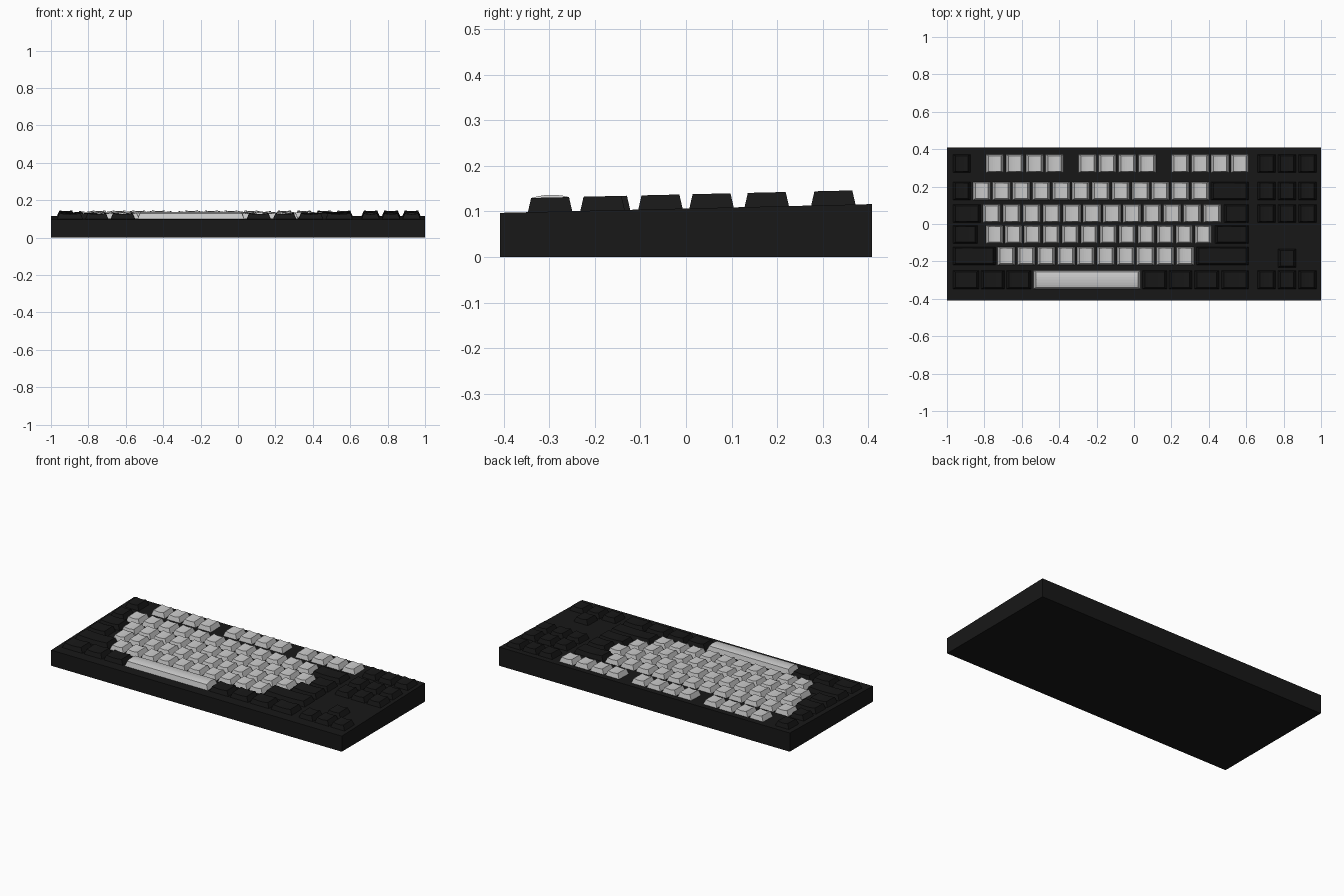
import bpy, bmesh, math

if "Cube" in bpy.data.objects:
    bpy.data.objects.remove(bpy.data.objects["Cube"])

U = 0.1062          # width of one key unit
X0 = -0.974         # left edge of the main key block
GAP = 0.009         # gap between neighbouring keys
DEPTH = 0.099       # front to back size of a key
HEIGHT = 0.031      # key height above the deck
SEG = 6             # segments across a dished or domed key top

black = bpy.data.materials.new("black_plastic")
black.diffuse_color = (0.009, 0.009, 0.009, 1)
black.use_nodes = True
black.node_tree.nodes["Principled BSDF"].inputs["Base Color"].default_value = black.diffuse_color


def deck_z(y):
    """Height of the sloping case top."""
    return 0.1065 + 0.0235 * y


def finish(bm, name, mat=None):
    bmesh.ops.recalc_face_normals(bm, faces=bm.faces)
    me = bpy.data.meshes.new(name)
    bm.to_mesh(me)
    bm.free()
    ob = bpy.data.objects.new(name, me)
    bpy.context.collection.objects.link(ob)
    if mat:
        me.materials.append(mat)
    return ob


def add_key(bm, left, right, y, domed=False):
    """Tapered keycap; top dished across x, or domed across y."""
    cx, hx, hy = (left + right) / 2, (right - left - GAP) / 2, DEPTH / 2
    tx, ty = hx - 0.015, hy - 0.008
    a, b = (hy, hx) if domed else (hx, hy)      # a: curved direction
    ta, tb = (ty, tx) if domed else (tx, ty)
    curve = 0.006 if domed else -0.005

    def vert(p, q, h):
        dx, dy = (q, p) if domed else (p, q)
        return bm.verts.new((cx + dx, y + dy, deck_z(y + dy) + h))

    rings = []
    for s in (-1, 1):
        low = [vert(-a, s * b, -0.004), vert(a, s * b, -0.004)]
        top = []
        for i in range(SEG + 1):
            t = -1 + 2 * i / SEG
            top.append(vert(ta * t, s * tb, HEIGHT + curve * (1 - t * t)))
        rings.append((low, top))
    (l0, t0), (l1, t1) = rings
    for i in range(SEG):
        bm.faces.new((t0[i], t0[i + 1], t1[i + 1], t1[i]))
    for low, top in rings:
        bm.faces.new([low[0], low[1]] + top[::-1])
    bm.faces.new((l0[0], t0[0], t1[0], l1[0]))
    bm.faces.new((l0[1], l1[1], t1[-1], t0[-1]))
    bm.faces.new((l0[0], l1[0], l1[1], l0[1]))


def key_group(name, keys, mat=None, domed=False):
    """keys: (start, end, y) with start and end in key units."""
    bm = bmesh.new()
    for s, e, y in keys:
        add_key(bm, X0 + s * U, X0 + e * U, y, domed)
    return finish(bm, name, mat)


def run(start, count, y, pitch=1.0):
    return [(start + i * pitch, start + (i + 1) * pitch, y) for i in range(count)]


# case: wedge-shaped slab
bm = bmesh.new()
prof = [(-0.408, 0), (0.408, 0), (0.408, deck_z(0.408)), (-0.408, deck_z(-0.408))]
face = bm.faces.new([bm.verts.new((-1, y, z)) for y, z in prof])
ext = bmesh.ops.extrude_face_region(bm, geom=[face])
bmesh.ops.translate(bm, vec=(2, 0, 0),
                    verts=[v for v in ext["geom"] if isinstance(v, bmesh.types.BMVert)])
finish(bm, "case", black)

# row centres, back to front
FN, NUM, UPPER, HOME, LOWER, BOTTOM = 0.323, 0.177, 0.056, -0.056, -0.171, -0.298

# light keys
key_group("function_keys", run(1.67, 4, FN) + run(6.33, 4, FN) + run(11, 4, FN))
key_group("number_keys", run(1, 12, NUM))
key_group("upper_letter_keys", run(1.5, 12, UPPER, 1.01))
key_group("home_letter_keys", run(1.67, 12, HOME, 0.955))
key_group("lower_letter_keys", run(2.25, 10, LOWER))
key_group("spacebar", [(4.05, 9.55, BOTTOM)], domed=True)

# dark keys around the main block
key_group("edge_keys", [
    (0, 1, FN), (0, 1, NUM), (13, 15, NUM),
    (0, 1.5, UPPER), (13.65, 15, UPPER),
    (0, 1.35, HOME), (13.2, 15, HOME),
    (0, 2.25, LOWER), (12.25, 15, LOWER)], black)
b = [0, 1.42, 2.7, 4.05]
c = [9.55, 10.88, 12.16, 13.52, 15]
key_group("bottom_row_keys",
          [(p, q, BOTTOM) for r in (b, c) for p, q in zip(r, r[1:])], black)

# navigation block and arrows
NAV = 15.33
key_group("navigation_keys",
          [k for y in (FN, NUM, UPPER) for k in run(NAV, 3, y, 1.03)], black)
key_group("arrow_keys",
          run(NAV, 3, BOTTOM, 1.03) + [(NAV + 1.03, NAV + 2.06, -0.183)], black)
